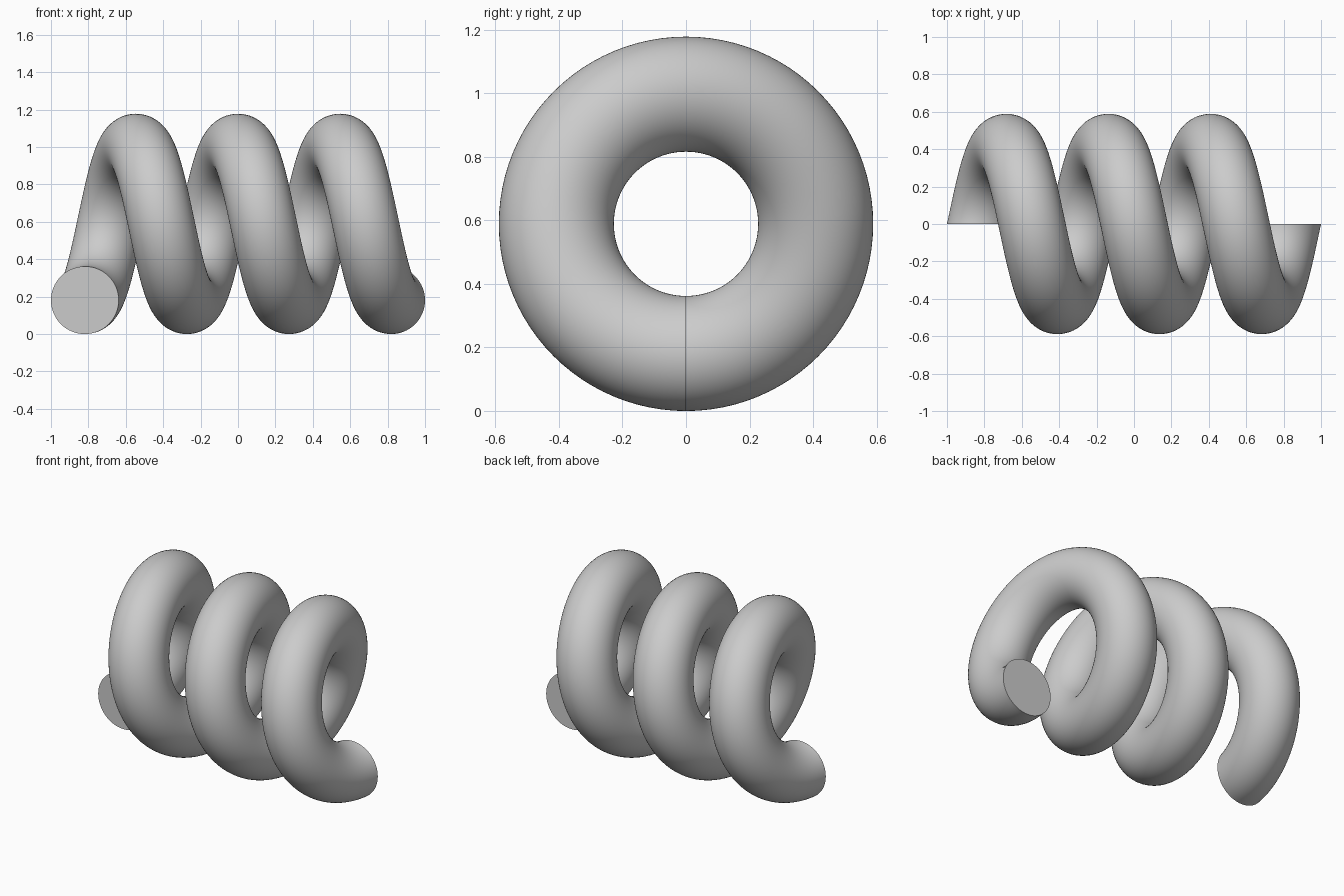
import bpy
import bmesh
import math
from mathutils import Matrix, Vector

TURNS = 3
STEPS = 96          # rings per turn
SIDES = 64          # sides of the round section
COIL_R = 0.408      # axis to section centre
WIRE_R = 0.181      # section radius
HALF = 1 - WIRE_R   # section centre at each end
HEIGHT = COIL_R + WIRE_R

old = bpy.data.objects.get("Cube")
if old:
    bpy.data.objects.remove(old, do_unlink=True)

# Material
grey = bpy.data.materials.new("light grey")
grey.use_nodes = True
colour = (0.6, 0.6, 0.6, 1)
grey.diffuse_color = colour
grey.node_tree.nodes["Principled BSDF"].inputs["Base Color"].default_value = colour

# Round section, hanging below the coil axis in the xz plane
section = []
for i in range(SIDES):
    a = math.tau * i / SIDES
    section.append(Vector((WIRE_R * math.cos(a), 0, WIRE_R * math.sin(a) - COIL_R)))

# Sweep the section round the x axis while it moves along it
bm = bmesh.new()
count = TURNS * STEPS
rings = []
for s in range(count + 1):
    shift = Vector((HALF * (2 * s / count - 1), 0, HEIGHT))
    turn = Matrix.Translation(shift) @ Matrix.Rotation(math.tau * s / STEPS, 4, "X")
    rings.append([bm.verts.new(turn @ p) for p in section])

for a, b in zip(rings, rings[1:]):
    for i in range(SIDES):
        j = (i + 1) % SIDES
        bm.faces.new((a[i], a[j], b[j], b[i]))

# Flat end caps
bm.faces.new(rings[0])
bm.faces.new(rings[-1])
bmesh.ops.recalc_face_normals(bm, faces=bm.faces[:])

mesh = bpy.data.meshes.new("coil_spring")
bm.to_mesh(mesh)
bm.free()
mesh.materials.append(grey)
coil = bpy.data.objects.new("coil_spring", mesh)
bpy.context.collection.objects.link(coil)

# Smooth tube, sharp cap rims
bpy.ops.object.select_all(action="DESELECT")
coil.select_set(True)
bpy.context.view_layer.objects.active = coil
bpy.ops.object.shade_smooth_by_angle(angle=math.radians(40))
